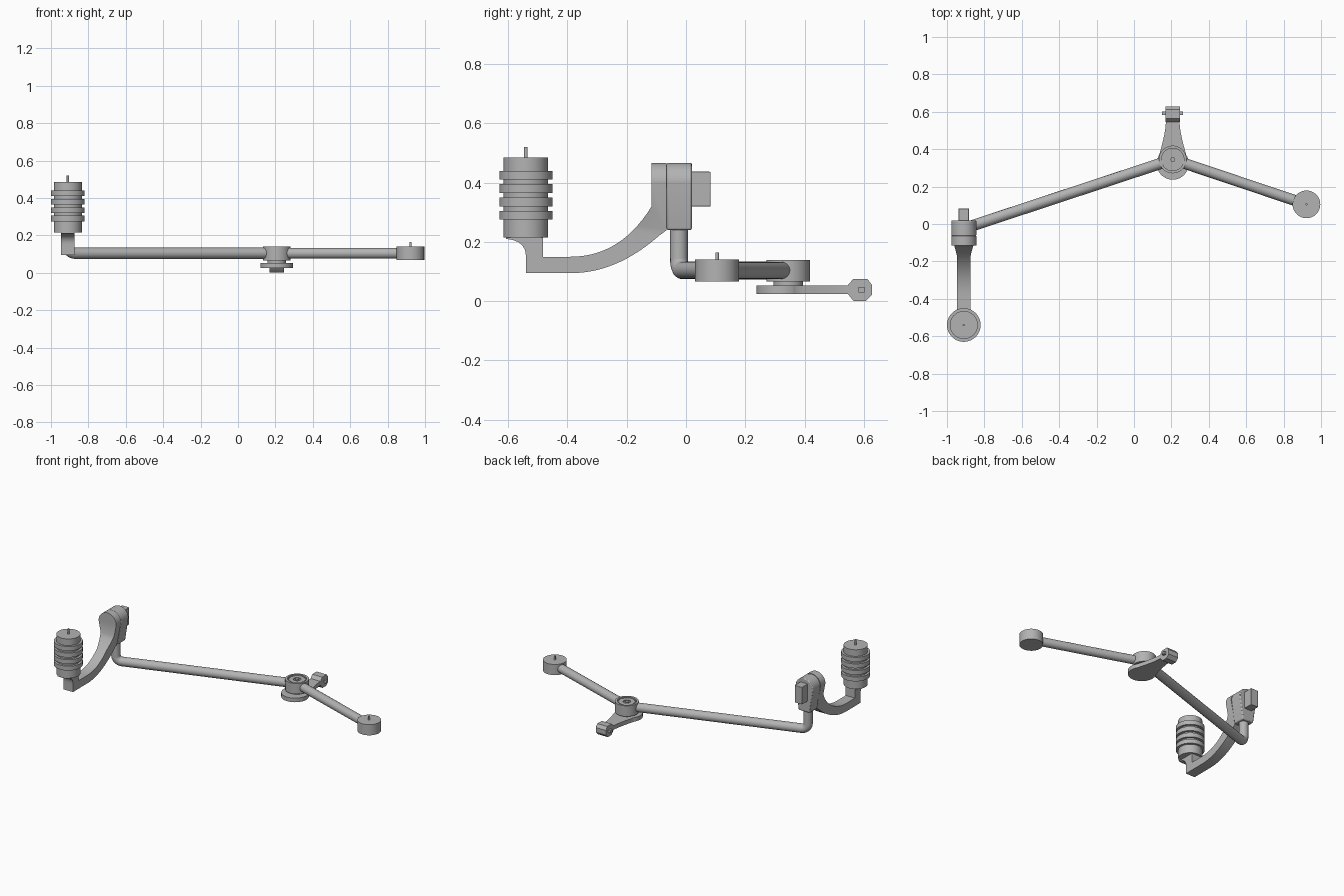
import bpy, bmesh, math
from mathutils import Vector, Matrix

cube = bpy.data.objects.get("Cube")
if cube:
    bpy.data.objects.remove(cube, do_unlink=True)

grey = bpy.data.materials.new("satin grey")
grey.use_nodes = True
COLOUR = (0.45, 0.45, 0.45, 1)
grey.diffuse_color = COLOUR
grey.node_tree.nodes["Principled BSDF"].inputs["Base Color"].default_value = COLOUR


def finish(name, bm, loc=(0, 0, 0), bevel=0):
    bmesh.ops.recalc_face_normals(bm, faces=bm.faces)
    mesh = bpy.data.meshes.new(name)
    bm.to_mesh(mesh)
    bm.free()
    ob = bpy.data.objects.new(name, mesh)
    ob.location = loc
    mesh.materials.append(grey)
    bpy.context.collection.objects.link(ob)
    if bevel:
        mod = ob.modifiers.new("soft edges", "BEVEL")
        mod.width, mod.segments = bevel, 2
    return ob


def smooth(ob):
    bpy.ops.object.select_all(action="DESELECT")
    ob.select_set(True)
    bpy.context.view_layer.objects.active = ob
    bpy.ops.object.shade_smooth_by_angle(angle=math.radians(35))
    return ob


def prism(name, outline, axis, low, high, loc=(0, 0, 0), bevel=0):
    """Extrude an outline along one axis; the points give the other two axes in order."""
    bm = bmesh.new()
    verts = []
    for point in outline:
        co = list(point)
        co.insert(axis, low)
        verts.append(bm.verts.new(co))
    face = bm.faces.new(verts)
    out = bmesh.ops.extrude_face_region(bm, geom=[face])
    shift = Vector((0, 0, 0))
    shift[axis] = high - low
    bmesh.ops.translate(bm, vec=shift, verts=[v for v in out["geom"] if isinstance(v, bmesh.types.BMVert)])
    return smooth(finish(name, bm, loc, bevel))


def lathe(name, profile, loc, steps=48):
    """Spin (radius, height) points around the vertical axis."""
    bm = bmesh.new()
    verts = [bm.verts.new((r, 0, z)) for r, z in profile]
    edges = [bm.edges.new(pair) for pair in zip(verts, verts[1:])]
    bmesh.ops.spin(bm, geom=verts + edges, cent=(0, 0, 0), axis=(0, 0, 1),
                   angle=2 * math.pi, steps=steps)
    bmesh.ops.remove_doubles(bm, verts=bm.verts, dist=1e-5)
    return smooth(finish(name, bm, loc))


def box(name, centre, size, bevel=0):
    bm = bmesh.new()
    bmesh.ops.create_cube(bm, size=1, matrix=Matrix.Diagonal((*size, 1)))
    return smooth(finish(name, bm, centre, bevel))


def tube(name, points, radius):
    curve = bpy.data.curves.new(name, "CURVE")
    curve.dimensions = "3D"
    curve.bevel_depth, curve.bevel_resolution = radius, 6
    curve.use_fill_caps = True
    spline = curve.splines.new("POLY")
    spline.points.add(len(points) - 1)
    for p, co in zip(spline.points, points):
        p.co = (*co, 1)
    ob = bpy.data.objects.new(name, curve)
    curve.materials.append(grey)
    bpy.context.collection.objects.link(ob)


def arc(cx, cy, r, start, end, n=12):
    angles = [math.radians(start + (end - start) * i / n) for i in range(n + 1)]
    return [(cx + r * math.cos(a), cy + r * math.sin(a)) for a in angles]


def bezier(a, b, c, n=14):
    a, b, c = Vector(a), Vector(b), Vector(c)
    return [tuple(a * (1 - t) ** 2 + b * 2 * t * (1 - t) + c * t * t)
            for t in (i / n for i in range(n + 1))]


SIDE = -0.91          # x of the ribbed canister and its bracket
PIPE_Z = 0.104
CANISTER = Vector((SIDE, -0.54, 0))
ELBOW = Vector((SIDE, -0.024, PIPE_Z))
HUB = Vector((0.207, 0.345, PIPE_Z))
PUCK = Vector((0.922, 0.105, PIPE_Z))

# Ribbed canister with a pin on top
profile = [(0, 0.215), (0.075, 0.215)]
for i in range(4):
    z = 0.275 + i * 0.045
    profile += [(0.075, z), (0.09, z), (0.09, z + 0.03), (0.075, z + 0.03)]
profile += [(0.075, 0.485), (0.006, 0.485), (0.006, 0.521), (0, 0.521)]
lathe("ribbed_canister", profile, CANISTER)


# Curved bracket: side profile trimmed by the teardrop front outline
def teardrop(half):
    return [(half, 0.24)] + arc(0, 0.4, 0.067, 0, 180, 24) + [(-half, 0.24)]


side = [(-0.065, 0.24), (-0.065, 0.48), (-0.116, 0.48)]
side += bezier((-0.116, 0.32), (-0.22, 0.15), (-0.39, 0.15))
side += [(-0.482, 0.15), (-0.482, 0.217), (-0.607, 0.217)]
side += bezier((-0.607, 0.21), (-0.54, 0.205), (-0.54, 0.15), 8)
side += [(-0.54, 0.095)]
side += bezier((-0.38, 0.095), (-0.22, 0.098), (-0.07, 0.24))[:-1]
bracket = prism("curved_bracket", side, 0, -0.1, 0.1, (SIDE, 0, 0))
outline = [(0.035, 0.05)] + teardrop(0.035) + [(-0.035, 0.05)]
cutter = prism("bracket_trim", outline, 1, -0.7, 0.1, (SIDE, 0, 0))
cutter.hide_render = True
mod = bracket.modifiers.new("trim", "BOOLEAN")
mod.operation, mod.solver, mod.object = "INTERSECT", "EXACT", cutter
bpy.context.view_layer.objects.active = bracket
bpy.ops.object.modifier_apply(modifier=mod.name)
bpy.data.objects.remove(cutter, do_unlink=True)
smooth(bracket)

# Housing behind the bracket, with a block on its back
prism("housing", teardrop(0.042), 1, -0.065, 0.02, (SIDE, 0, 0), 0.006)
box("back_block", (SIDE, 0.045, 0.378), (0.056, 0.075, 0.118), 0.003)

# Upright pipe bending into the long arm, and the short arm
along = (HUB - ELBOW).normalized()
up = Vector((0, 0, 1))
bend = 0.04
path = [ELBOW + up * 0.145]
for i in range(9):
    a = math.radians(90 * i / 8)
    path.append(ELBOW + along * bend * (1 - math.cos(a)) + up * bend * (1 - math.sin(a)))
path.append(HUB - along * 0.055)
tube("long_arm", path, 0.03)
reach = (PUCK - HUB).normalized()
tube("short_arm", [HUB + reach * 0.055, PUCK - reach * 0.03], 0.029)

# Hub with a grooved top and a neck below
lathe("hub", [(0, 0.045), (0.05, 0.045), (0.05, 0.066), (0.074, 0.066), (0.074, 0.139),
              (0.06, 0.139), (0.06, 0.129), (0.052, 0.129), (0.052, 0.135), (0.024, 0.135),
              (0.024, 0.128), (0, 0.128)], (HUB.x, HUB.y, 0))
prism("hub_nut", arc(0, 0, 0.014, 0, 300, 5), 2, 0.12, 0.137, (HUB.x, HUB.y, 0))

# End puck with a pin
lathe("end_puck", [(0, 0.067), (0.074, 0.067), (0.074, 0.14), (0.006, 0.14),
                   (0.006, 0.165), (0, 0.165)], (PUCK.x, PUCK.y, 0))

# Lever under the hub: round plate narrowing to a strip
right = bezier((0.073, 0.045), (0.039, 0.16), (0.037, 0.215), 8) + [(0.037, 0.245)]
plate = arc(0, 0, 0.086, 149, 391, 36) + right + [(-x, y) for x, y in reversed(right)]
prism("lever_plate", plate, 2, 0.025, 0.053, (HUB.x, 0.323, 0))

# Chamfered lever head with a square cross pin
head = [(0.545, 0.026), (0.564, 0.002), (0.568, 0), (0.606, 0), (0.628, 0.022), (0.628, 0.054),
        (0.612, 0.075), (0.564, 0.075), (0.545, 0.053)]
prism("lever_head", head, 0, -0.038, 0.038, (HUB.x, 0, 0))
box("cross_pin", (HUB.x, 0.592, 0.039), (0.112, 0.02, 0.018))
